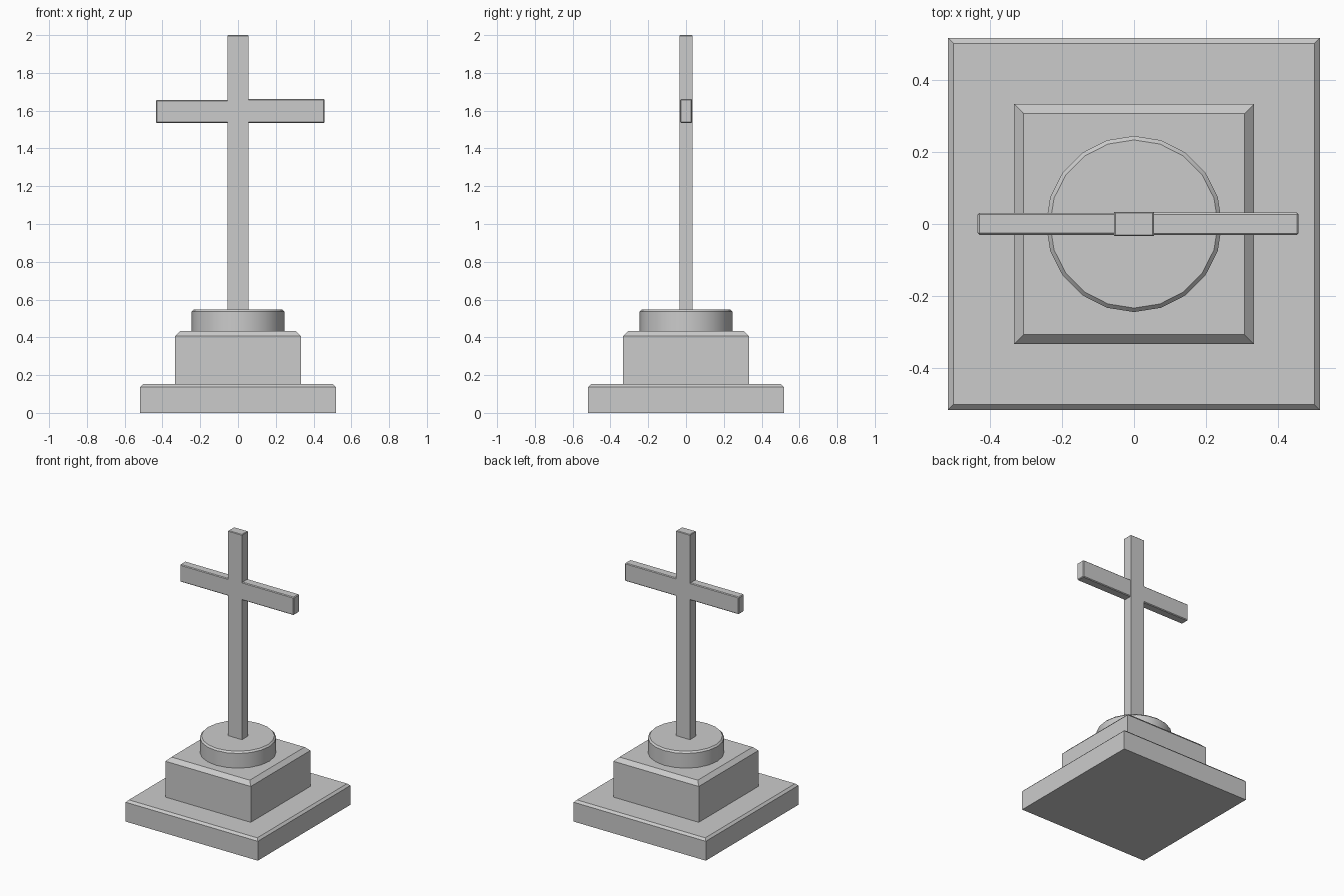
import bpy, bmesh
from math import pi
from mathutils import Matrix

if "Cube" in bpy.data.objects:
    bpy.data.objects.remove(bpy.data.objects["Cube"])


def finish(bm, name):
    bmesh.ops.recalc_face_normals(bm, faces=bm.faces[:])
    mesh = bpy.data.meshes.new(name)
    bm.to_mesh(mesh)
    bm.free()
    obj = bpy.data.objects.new(name, mesh)
    bpy.context.collection.objects.link(obj)
    return obj


def chamfer(bm, edges, width):
    bmesh.ops.bevel(bm, geom=edges, offset=width, segments=1,
                    profile=0.5, affect='EDGES')


def top_rim(bm):
    top = max(v.co.z for v in bm.verts)
    return [e for e in bm.edges if all(v.co.z > top - 1e-5 for v in e.verts)]


def box(name, lo, hi, width, all_edges=False):
    bm = bmesh.new()
    size = [h - l for l, h in zip(lo, hi)]
    mid = [(h + l) / 2 for l, h in zip(lo, hi)]
    bmesh.ops.create_cube(bm, size=1, matrix=Matrix.Translation(mid) @
                          Matrix.Diagonal((*size, 1)))
    chamfer(bm, bm.edges[:] if all_edges else top_rim(bm), width)
    return finish(bm, name)


# Square stepped plinth with chamfered upper rims
box("plinth_base", (-0.518, -0.518, 0), (0.518, 0.518, 0.152), 0.015)
box("plinth_block", (-0.334, -0.334, 0.152), (0.334, 0.334, 0.433), 0.027)

# Twenty-sided round collar
bm = bmesh.new()
bmesh.ops.create_cone(bm, cap_ends=True, segments=20, radius1=0.245,
                      radius2=0.245, depth=0.115,
                      matrix=Matrix.Translation((0, 0, 0.4905)) @
                      Matrix.Rotation(pi / 2, 4, 'Z'))
chamfer(bm, top_rim(bm), 0.011)
collar = finish(bm, "round_collar")
bpy.context.view_layer.objects.active = collar
collar.select_set(True)
bpy.ops.object.shade_smooth_by_angle(angle=pi / 6)

# Upright post
box("upright_post", (-0.055, -0.034, 0.54), (0.055, 0.034, 2.0), 0.004)

# Slightly unequal left and right arms
box("left_arm", (-0.435, -0.03, 1.535), (-0.05, 0.031, 1.657), 0.005, True)
box("right_arm", (0.05, -0.031, 1.535), (0.458, 0.032, 1.662), 0.005, True)
